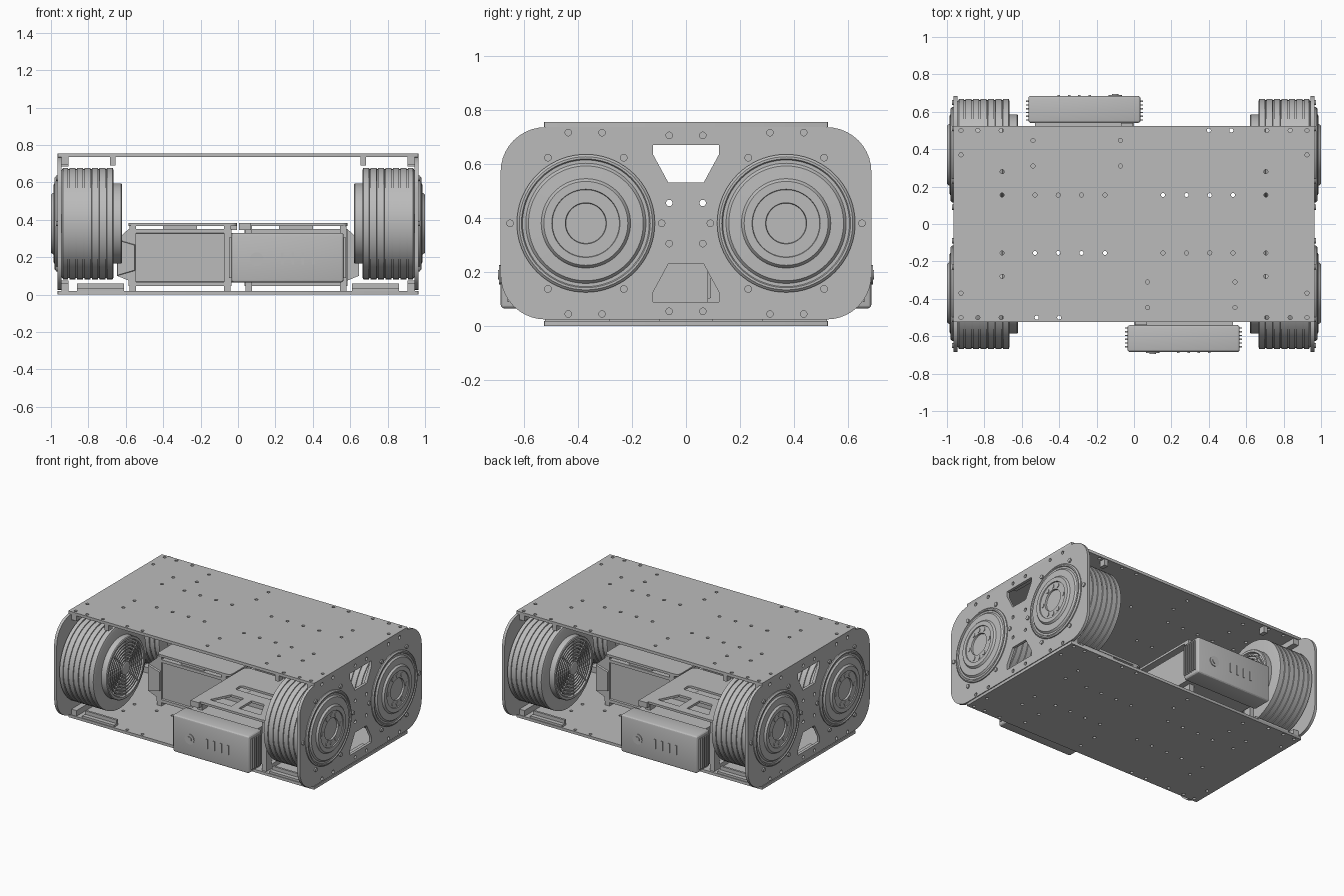
import bpy, bmesh, math
from mathutils import Matrix, Vector

if "Cube" in bpy.data.objects:
    bpy.data.objects.remove(bpy.data.objects["Cube"])

grey = bpy.data.materials.new("machined_grey")
grey.use_nodes = True
COLOR = (0.5, 0.5, 0.5, 1)
grey.diffuse_color = COLOR
grey.node_tree.nodes["Principled BSDF"].inputs["Base Color"].default_value = COLOR

ONE = [("", Matrix())]
SIDES = [("left_", Matrix()), ("right_", Matrix.Diagonal((-1, 1, 1, 1)))]
CORNERS = [(("front_" if sy > 0 else "back_") + ("left_" if sx > 0 else "right_"),
            Matrix.Diagonal((sx, sy, 1, 1))) for sx in (1, -1) for sy in (1, -1)]
TURNS = [("front_", Matrix()), ("back_", Matrix.Rotation(math.pi, 4, "Z"))]


def emit(bm, name, places=ONE):
    """Make one object per placement, smooth with sharp edges kept."""
    for prefix, mat in places:
        b = bm.copy()
        b.transform(mat)
        if mat.determinant() < 0:
            bmesh.ops.reverse_faces(b, faces=b.faces[:])
        b.normal_update()
        for f in b.faces:
            f.smooth = True
        for e in b.edges:
            e.smooth = len(e.link_faces) == 2 and e.calc_face_angle(4) < 0.5
        me = bpy.data.meshes.new(prefix + name)
        b.to_mesh(me)
        b.free()
        me.materials.append(grey)
        bpy.context.collection.objects.link(bpy.data.objects.new(prefix + name, me))
    bm.free()


def add_box(bm, xs, ys, zs, bevel=0):
    size = Vector((xs[1] - xs[0], ys[1] - ys[0], zs[1] - zs[0]))
    mid = Vector((sum(xs), sum(ys), sum(zs))) / 2
    mat = Matrix.Translation(mid) @ Matrix.Diagonal((*size, 1))
    vs = bmesh.ops.create_cube(bm, size=1, matrix=mat)["verts"]
    if bevel:
        edges = list({e for v in vs for e in v.link_edges})
        bmesh.ops.bevel(bm, geom=edges, offset=bevel, segments=3, profile=0.5, affect="EDGES")


def add_rod(bm, center, radius, depth, axis="Z", seg=16):
    rot = {"X": Matrix.Rotation(math.pi / 2, 4, "Y"),
           "Y": Matrix.Rotation(math.pi / 2, 4, "X"), "Z": Matrix()}[axis]
    bmesh.ops.create_cone(bm, cap_ends=True, segments=seg, radius1=radius, radius2=radius,
                          depth=depth, matrix=Matrix.Translation(center) @ rot)


def lathe(profile, y, z, seg=72):
    """Revolve (x, radius) points about an axis along x."""
    bm = bmesh.new()
    vs = [bm.verts.new((x, y, z + r)) for x, r in profile]
    es = [bm.edges.new(p) for p in zip(vs, vs[1:])]
    bmesh.ops.spin(bm, geom=vs + es, cent=(0, y, z), axis=(1, 0, 0), angle=2 * math.pi, steps=seg)
    bmesh.ops.remove_doubles(bm, verts=bm.verts[:], dist=1e-4)
    bmesh.ops.recalc_face_normals(bm, faces=bm.faces[:])
    return bm


def circle(cx, cy, r, seg=14):
    return [(cx + r * math.cos(2 * math.pi * i / seg), cy + r * math.sin(2 * math.pi * i / seg))
            for i in range(seg)]


def rounded(hx, hy, r, cx=0, cy=0, seg=10):
    pts = []
    for q, (sx, sy) in enumerate([(1, 1), (-1, 1), (-1, -1), (1, -1)]):
        for i in range(seg + 1):
            a = (q + i / seg) * math.pi / 2
            pts.append((cx + sx * (hx - r) + r * math.cos(a), cy + sy * (hy - r) + r * math.sin(a)))
    return pts


def plate(outlines, thick, mat):
    """Flat plate from an outer outline and any number of hole outlines."""
    cu = bpy.data.curves.new("outline", "CURVE")
    cu.dimensions, cu.fill_mode, cu.extrude = "2D", "BOTH", thick / 2
    for pts in outlines:
        sp = cu.splines.new("POLY")
        sp.points.add(len(pts) - 1)
        for p, (u, v) in zip(sp.points, pts):
            p.co = (u, v, 0, 1)
        sp.use_cyclic_u = True
    ob = bpy.data.objects.new("outline", cu)
    bpy.context.collection.objects.link(ob)
    me = bpy.data.meshes.new_from_object(ob.evaluated_get(bpy.context.evaluated_depsgraph_get()))
    bm = bmesh.new()
    bm.from_mesh(me)
    bpy.data.objects.remove(ob)
    bpy.data.curves.remove(cu)
    bpy.data.meshes.remove(me)
    bmesh.ops.remove_doubles(bm, verts=bm.verts[:], dist=1e-5)
    bmesh.ops.recalc_face_normals(bm, faces=bm.faces[:])
    bm.transform(mat)
    return bm


# Top and bottom deck plates with screw holes
half = [(x, 0.5) for x in (-0.925, -0.835, -0.71, 0.4, 0.52, 0.71, 0.835, 0.925)]
half += [(s * x, 0.155) for s in (1, -1) for x in (0.155, 0.28, 0.405, 0.53, 0.705)]
half += [(s * x, y) for s in (1, -1) for x, y in ((0.925, 0.37), (0.705, 0.28))]
half += [(x, y) for x in (-0.54, -0.073) for y in (0.31, 0.447)]
holes = [circle(s * x, s * y, 0.011) for x, y in half for s in (1, -1)]
for name, z in (("top_deck", 0.745), ("bottom_deck", 0.01)):
    emit(plate([rounded(0.965, 0.525, 0.005, seg=2)] + holes, 0.02, Matrix.Translation((0, 0, z))), name)

# Side plates with windows and screw holes
window = [(-0.122, 0.29), (0.122, 0.29), (0.122, 0.255), (0.065, 0.15), (-0.065, 0.15), (-0.122, 0.255)]
cuts = [[(u, s * v) for u, v in window] for s in (1, -1)]
for su in (1, -1):
    for sv in (1, -1):
        for u, v in ((0.435, 0.335), (0.31, 0.335), (0.062, 0.325), (0.062, 0.075)):
            cuts.append(circle(su * u, sv * v, 0.012))
to_side = Matrix(((0, 0, 1, 0.955), (1, 0, 0, 0), (0, 1, 0, 0.38), (0, 0, 0, 1)))
emit(plate([rounded(0.685, 0.355, 0.165)] + cuts, 0.02, to_side), "side_plate", SIDES)

# Wheel motors: grooved drum, inner hub, outer stepped cap
WY, WZ = -0.37, 0.38
drum = [(0.665, 0), (0.665, 0.285), (0.67, 0.298)]
for gx in (0.705, 0.745, 0.785, 0.825, 0.865, 0.905):
    drum += [(gx - 0.004, 0.298), (gx - 0.003, 0.292), (gx + 0.003, 0.292), (gx + 0.004, 0.298)]
drum += [(0.935, 0.298), (0.944, 0.285), (0.944, 0)]
emit(lathe(drum, WY, WZ), "wheel_drum", CORNERS)

hub = [(0.67, 0.215), (0.625, 0.215), (0.62, 0.21), (0.62, 0.195)]
for i in range(7):
    r = 0.19 - i * 0.022
    hub += [(0.632, r), (0.632, r - 0.012), (0.622, r - 0.012), (0.622, r - 0.02)]
hub += [(0.62, 0.035), (0.62, 0)]
bm = lathe(hub, WY, WZ)
for i in range(8):
    b = bmesh.new()
    add_box(b, (0.623, 0.64), (-0.004, 0.004), (0.03, 0.2))
    b.transform(Matrix.Translation((0, WY, WZ)) @ Matrix.Rotation(i * math.pi / 4, 4, "X"))
    tmp = bpy.data.meshes.new("spoke")
    b.to_mesh(tmp)
    bm.from_mesh(tmp)
    b.free()
    bpy.data.meshes.remove(tmp)
emit(bm, "wheel_grille", CORNERS)

cap = [(0.96, 0.255), (0.972, 0.255), (0.98, 0.246), (0.98, 0.238), (0.974, 0.234), (0.974, 0.222),
       (0.985, 0.212), (0.987, 0.165), (0.995, 0.16), (1.0, 0.155), (1.0, 0.126), (0.994, 0.124),
       (0.994, 0.076), (0.982, 0.074), (0.982, 0)]
emit(lathe(cap, WY, WZ), "wheel_cap", CORNERS)

bm = bmesh.new()
for deg in (0, 60, 90, 120, 180, 240, 270, 300):
    a = math.radians(deg)
    add_rod(bm, (0.994, WY + 0.1 * math.cos(a), WZ + 0.1 * math.sin(a)), 0.015, 0.008, "X")
for i in range(6):
    a = i * math.pi / 3
    add_rod(bm, (0.968, WY + 0.28 * math.cos(a), WZ + 0.28 * math.sin(a)), 0.014, 0.012, "X")
emit(bm, "wheel_bolts", CORNERS)

# Corner brackets joining decks and side plates
bm = bmesh.new()
for zs in ((0.02, 0.06), (0.695, 0.735)):
    add_box(bm, (0.905, 0.945), (-0.52, -0.28), zs)
add_box(bm, (0.61, 0.86), (-0.52, -0.475), (0.02, 0.035))
add_box(bm, (0.61, 0.86), (-0.49, -0.475), (0.02, 0.06))
add_box(bm, (0.655, 0.685), (-0.52, -0.475), (0.69, 0.735))
emit(bm, "corner_bracket", CORNERS)
bm = bmesh.new()
for zs in ((0.02, 0.075), (0.685, 0.735)):
    add_box(bm, (0.905, 0.945), (-0.1, 0.1), zs)
emit(bm, "middle_bracket", SIDES)

# Battery packs, turned half around for the rear one
bm = bmesh.new()
add_box(bm, (-0.035, 0.565), (-0.685, -0.54), (0.065, 0.33), 0.015)
add_box(bm, (0.0, 0.53), (-0.55, 0.0), (0.08, 0.32))
emit(bm, "battery_case", TURNS)
bm = bmesh.new()
for i in range(6):
    y = -0.66 + i * 0.02
    add_box(bm, (-0.047, 0.577), (y, y + 0.007), (0.09, 0.305))
emit(bm, "battery_fins", TURNS)
bm = bmesh.new()
add_rod(bm, (0.1, -0.686, 0.19), 0.036, 0.008, "Y", 32)
add_rod(bm, (0.1, -0.69, 0.19), 0.018, 0.008, "Y", 24)
for i in range(4):
    x = 0.23 + i * 0.055
    add_box(bm, (x, x + 0.014), (-0.69, -0.68), (0.16, 0.225))
emit(bm, "battery_buttons", TURNS)

# Dock housing behind each battery, with stepped pocket on its end
bm = bmesh.new()
add_box(bm, (0.035, 0.585), (-0.28, 0.08), (0.045, 0.35))
for inset, depth in ((0.03, -0.012), (0.09, -0.012)):
    face = max(bm.faces, key=lambda f: (f.normal.y > 0.9) * (1 / f.calc_area()))
    bmesh.ops.inset_region(bm, faces=[face], thickness=inset, depth=0)
    bmesh.ops.inset_region(bm, faces=[face], thickness=0.004, depth=depth)
    bm.normal_update()
emit(bm, "dock_housing", TURNS)

# Dock cover plate with lightening cutouts, posts and feet
cutouts = [[(0.10, -0.46), (0.27, -0.46), (0.27, -0.32), (0.17, -0.32)],
           [(0.33, -0.46), (0.50, -0.46), (0.43, -0.32), (0.33, -0.32)],
           rounded(0.16, 0.035, 0.02, 0.3, -0.2, 4)]
emit(plate([rounded(0.29, 0.3, 0.03, 0.295, -0.22, 4)] + cutouts, 0.016,
           Matrix.Translation((0, 0, 0.376))), "dock_cover", TURNS)
bm = bmesh.new()
for x in (0.04, 0.545):
    add_box(bm, (x, x + 0.035), (-0.51, -0.45), (0.02, 0.37))
    add_box(bm, (x, x + 0.035), (0.02, 0.08), (0.02, 0.37))
    add_box(bm, (x, x + 0.035), (-0.51, 0.08), (0.02, 0.05))
add_box(bm, (0.22, 0.4), (-0.27, 0.07), (0.34, 0.37))
add_box(bm, (0.005, 0.07), (-0.54, -0.5), (0.345, 0.384))
emit(bm, "dock_frame", TURNS)
